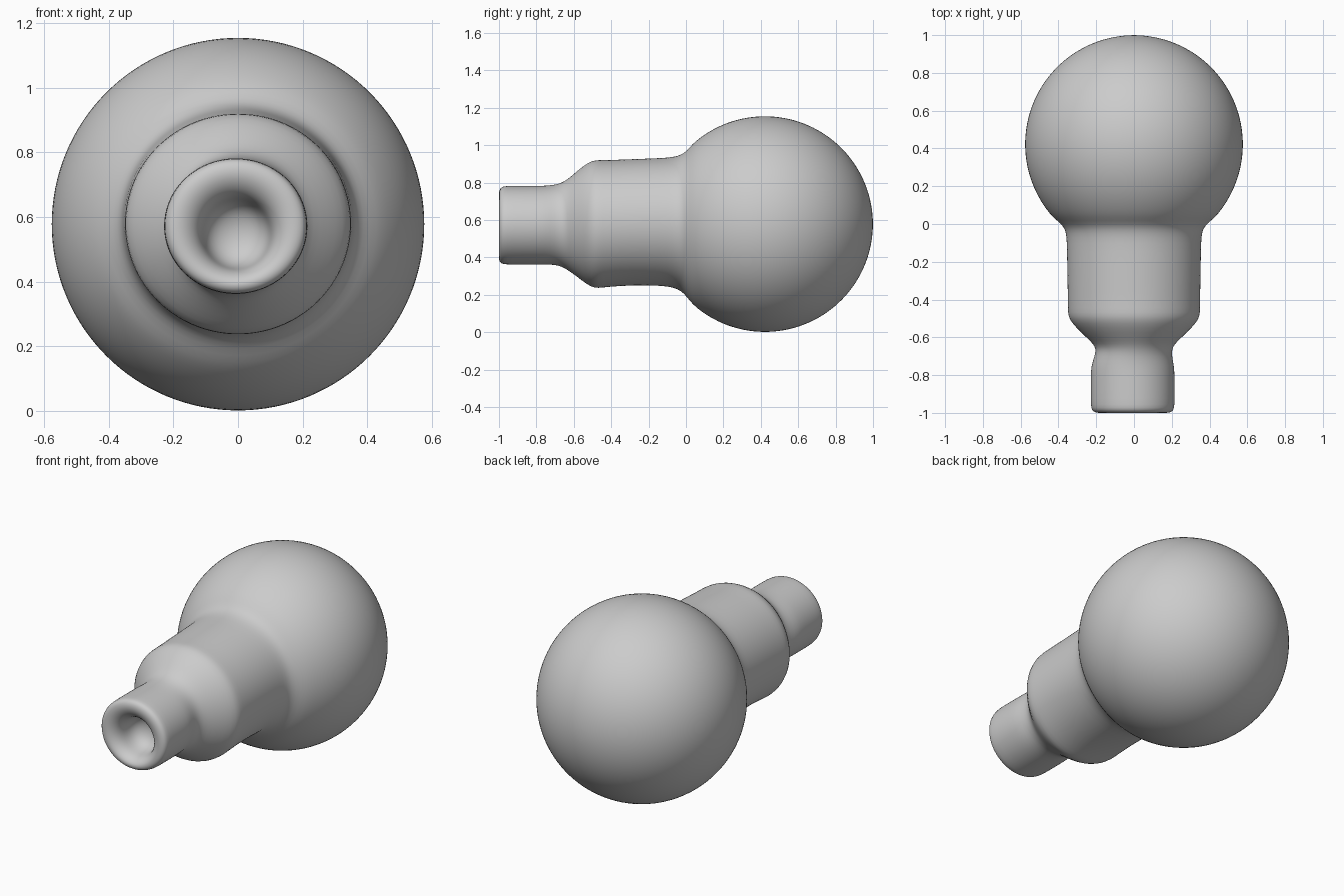
import bpy, bmesh, math

SEG = 64

# Bulb sphere rings: (y, x centre, z centre, x radius, z radius)
R, CY = 0.578, 0.422
rings = []
for i in range(1, 25):
    a = math.radians(132) * i / 24
    r = R * math.sin(a)
    rings.append((CY + R * math.cos(a), 0, R, r, r))

# Neck, collar, shoulder and cap
rings += [
    (0.0, 0, 0.58, 0.385, 0.385),
    (-0.03, 0, 0.585, 0.364, 0.362),
    (-0.07, 0, 0.588, 0.357, 0.348),
    (-0.13, 0, 0.59, 0.355, 0.341),
    (-0.30, 0, 0.588, 0.352, 0.337),
    (-0.42, 0, 0.581, 0.350, 0.339),
    (-0.47, 0, 0.578, 0.350, 0.343),
    (-0.505, 0, 0.578, 0.343, 0.338),
    (-0.55, 0, 0.58, 0.305, 0.309),
    (-0.60, 0, 0.578, 0.253, 0.268),
    (-0.635, 0, 0.575, 0.215, 0.241),
    (-0.665, 0, 0.575, 0.201, 0.224),
    (-0.70, -0.004, 0.574, 0.205, 0.214),
    (-0.75, -0.007, 0.573, 0.219, 0.210),
    (-0.80, -0.007, 0.572, 0.222, 0.210),
    (-0.94, -0.007, 0.572, 0.222, 0.210),
    (-0.975, -0.007, 0.572, 0.220, 0.209),
    (-0.992, -0.007, 0.571, 0.211, 0.201),
    (-1.001, -0.007, 0.568, 0.190, 0.182),
    # Rounded rim and bowl-shaped socket
    (-0.999, -0.007, 0.562, 0.160, 0.158),
    (-0.98, -0.006, 0.555, 0.130, 0.132),
    (-0.95, -0.004, 0.55, 0.112, 0.114),
    (-0.91, -0.004, 0.548, 0.104, 0.107),
    (-0.87, -0.004, 0.548, 0.094, 0.096),
    (-0.84, -0.004, 0.548, 0.070, 0.072),
    (-0.825, -0.004, 0.548, 0.036, 0.037),
]

bm = bmesh.new()
loops = []
for y, cx, cz, rx, rz in rings:
    loops.append([bm.verts.new((cx + rx * math.cos(2 * math.pi * k / SEG), y,
                                cz + rz * math.sin(2 * math.pi * k / SEG)))
                  for k in range(SEG)])
for a, b in zip(loops, loops[1:]):
    for k in range(SEG):
        n = (k + 1) % SEG
        bm.faces.new((a[k], a[n], b[n], b[k]))

# Close both ends with fans
for loop, tip in ((loops[0], (0, CY + R, R)), (loops[-1], (-0.004, -0.82, 0.548))):
    t = bm.verts.new(tip)
    for k in range(SEG):
        bm.faces.new((loop[k], loop[(k + 1) % SEG], t))
bmesh.ops.recalc_face_normals(bm, faces=bm.faces)
for f in bm.faces:
    f.smooth = True

mesh = bpy.data.meshes.new("light_bulb")
bm.to_mesh(mesh)
bm.free()
bulb = bpy.data.objects.new("light_bulb", mesh)
bpy.context.collection.objects.link(bulb)
sub = bulb.modifiers.new("smooth", 'SUBSURF')
sub.levels = sub.render_levels = 1
